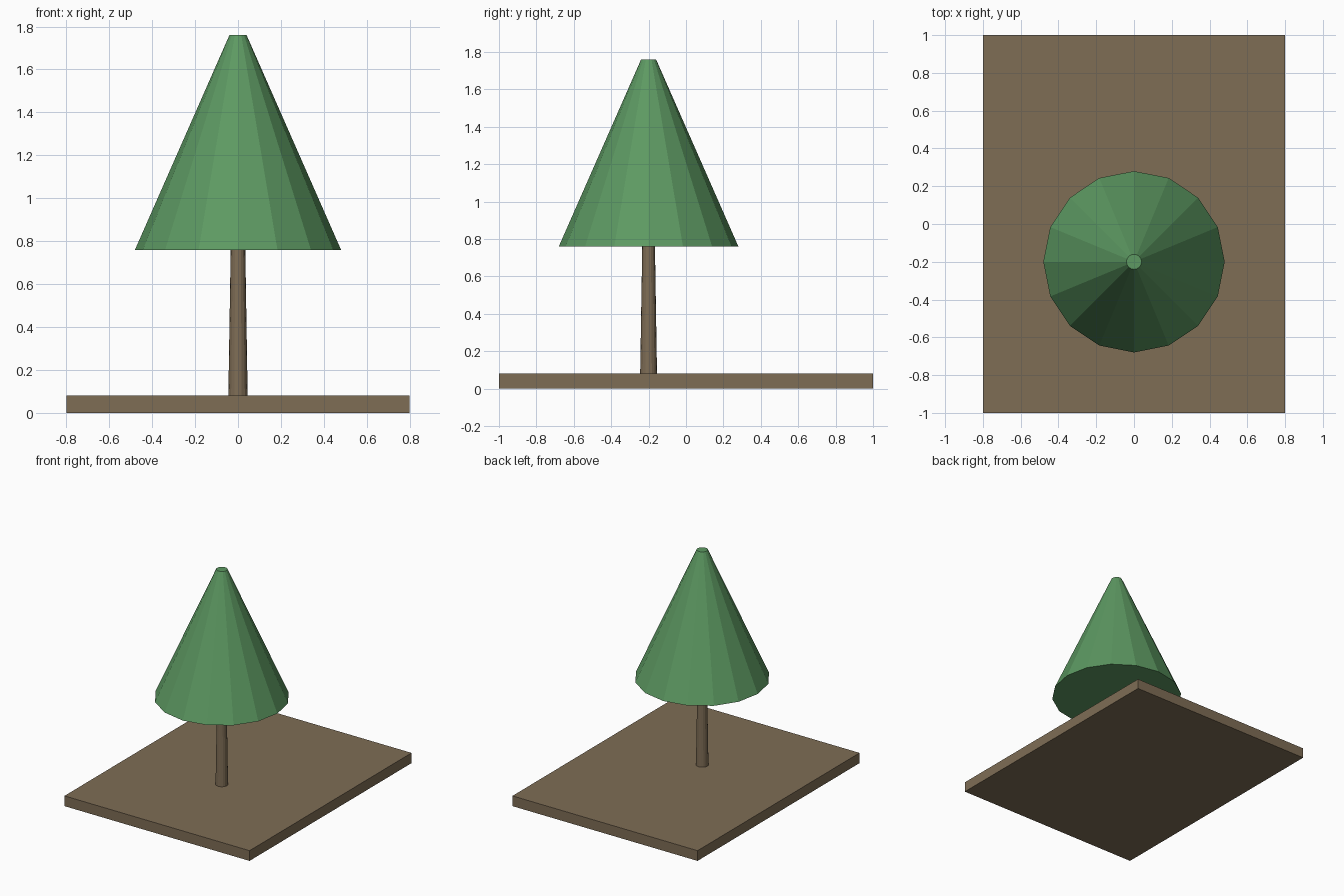
import bpy

cube = bpy.data.objects.get("Cube")
if cube:
    bpy.data.objects.remove(cube, do_unlink=True)


def material(name, rgb):
    mat = bpy.data.materials.new(name)
    mat.use_nodes = True
    colour = (*rgb, 1)
    mat.diffuse_color = colour
    mat.node_tree.nodes["Principled BSDF"].inputs["Base Color"].default_value = colour
    return mat


def finish(name, mat):
    obj = bpy.context.object
    obj.name = name
    obj.data.name = name
    obj.data.materials.append(mat)
    return obj


def tapered(name, r_bottom, r_top, z_bottom, z_top, mat):
    """Flat-faced sixteen-sided frustum standing on the tree axis."""
    bpy.ops.mesh.primitive_cone_add(
        vertices=16, radius1=r_bottom, radius2=r_top, depth=z_top - z_bottom,
        location=(0, TREE_Y, (z_bottom + z_top) / 2))
    return finish(name, mat)


TREE_Y = -0.2
BASE_TOP = 0.08
CROWN_BOTTOM = 0.76

brown = material("earth brown", (0.21, 0.153, 0.091))
green = material("leaf green", (0.109, 0.32, 0.122))

# Ground slab
bpy.ops.mesh.primitive_cube_add(size=1, location=(0, 0, BASE_TOP / 2))
slab = finish("ground_slab", brown)
slab.scale = (1.6, 2, BASE_TOP)
bpy.ops.object.transform_apply(location=False, rotation=False, scale=True)

# Tree
tapered("trunk", 0.045, 0.034, BASE_TOP, CROWN_BOTTOM, brown)
tapered("crown", 0.48, 0.04, CROWN_BOTTOM, 1.76, green)
